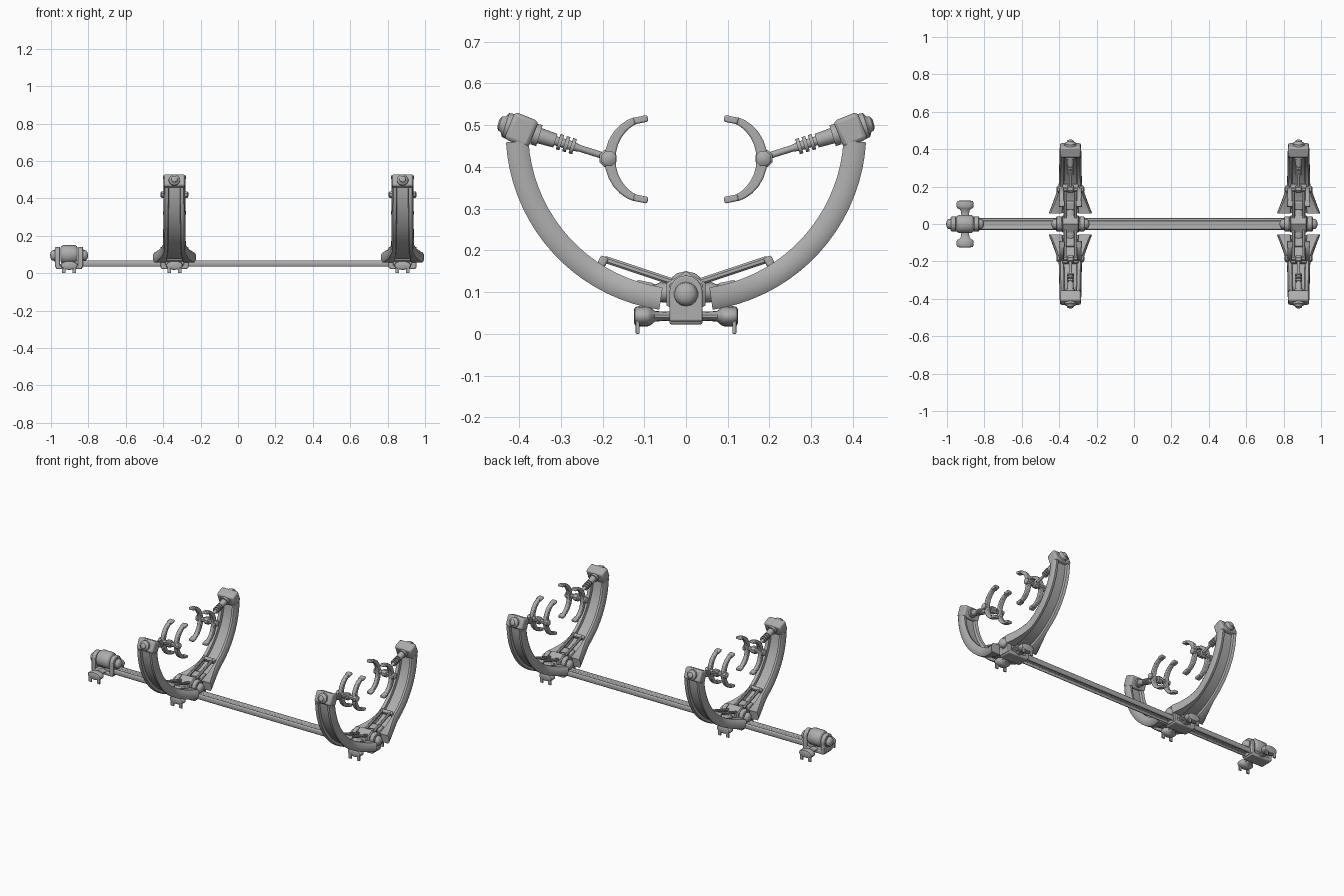
import bpy, bmesh, math
from mathutils import Vector, Matrix

if "Cube" in bpy.data.objects:
    bpy.data.objects.remove(bpy.data.objects["Cube"], do_unlink=True)

metal = bpy.data.materials.new("grey metal")
metal.use_nodes = True
metal.diffuse_color = (0.42, 0.42, 0.42, 1)
metal.node_tree.nodes["Principled BSDF"].inputs["Base Color"].default_value = metal.diffuse_color


def finish(name, bm, x, mirror="", bevel=0):
    """Turn a bmesh into a shaded object at x, mirrored over the named axes."""
    bmesh.ops.recalc_face_normals(bm, faces=bm.faces)
    mesh = bpy.data.meshes.new(name)
    bm.to_mesh(mesh)
    bm.free()
    mesh.materials.append(metal)
    ob = bpy.data.objects.new(name, mesh)
    ob.location.x = x
    bpy.context.collection.objects.link(ob)
    bpy.ops.object.select_all(action="DESELECT")
    bpy.context.view_layer.objects.active = ob
    ob.select_set(True)
    bpy.ops.object.shade_smooth_by_angle(angle=math.radians(40))
    if bevel:
        mod = ob.modifiers.new("soft edges", "BEVEL")
        mod.width, mod.segments = bevel, 2
    if mirror:
        mod = ob.modifiers.new("mirror", "MIRROR")
        mod.use_axis = ("x" in mirror, "y" in mirror, False)
        mod.use_mirror_merge = False
    return ob


def loft(bm, rings):
    """Skin closed rings of points and cap both ends."""
    rows = [[bm.verts.new(p) for p in ring] for ring in rings]
    n = len(rows[0])
    for a, b in zip(rows, rows[1:]):
        for i in range(n):
            bm.faces.new((a[i], a[(i + 1) % n], b[(i + 1) % n], b[i]))
    bm.faces.new(rows[0])
    bm.faces.new(rows[-1])


def turned(name, start, direction, profile, x, mirror="", sides=14, flat=1):
    """Lathe a (distance, radius) profile along a direction."""
    rot = Vector(direction).to_track_quat("Z", "Y").to_matrix()
    bm = bmesh.new()
    rings = []
    for d, r in profile:
        ring = []
        for i in range(sides):
            a = math.tau * (i + 0.5) / sides
            p = Vector(start) + rot @ Vector((r * math.cos(a), r * math.sin(a), d))
            p.z = start[2] + (p.z - start[2]) * flat
            ring.append(p)
        rings.append(ring)
    loft(bm, rings)
    return finish(name, bm, x, mirror)


def box(name, centre, size, x, mirror="", tilt=0, bevel=0.006):
    bm = bmesh.new()
    m = Matrix.Translation(centre) @ Matrix.Rotation(tilt, 4, "X") @ Matrix.Diagonal((*size, 1))
    bmesh.ops.create_cube(bm, size=1, matrix=m)
    return finish(name, bm, x, mirror, bevel)


def slab(name, outline, x0, x1, x, mirror=""):
    """Extrude a (y, z) outline from x0 to x1."""
    bm = bmesh.new()
    loft(bm, [[(px, y, z) for y, z in outline] for px in (x0, x1)])
    return finish(name, bm, x, mirror, 0.004)


def bracket(x):
    """Rail bracket: two arched ears, cross pin, underside block and wing screws."""
    arch = [(-0.04, 0.03), (0.04, 0.03)]
    arch += [(0.04 * math.cos(a), 0.1 + 0.04 * math.sin(a))
             for a in (math.pi * i / 8 for i in range(9))]
    slab("bracket_ear", arch, 0.048, 0.075, x, "x")
    turned("pin_head", (0.07, 0, 0.095), (1, 0, 0),
           [(0, 0.035), (0.008, 0.035), (0.008, 0.029), (0.02, 0.027), (0.028, 0.018), (0.031, 0.006)],
           x, "x")
    box("bracket_base", (0, 0, 0.034), (0.14, 0.08, 0.024), x)
    turned("wing_screw", (0, 0.03, 0.042), (0, 1, 0),
           [(0, 0.024), (0.022, 0.021), (0.045, 0.025), (0.055, 0.042),
            (0.062, 0.047), (0.084, 0.047), (0.092, 0.042), (0.095, 0.03)], x, "y", flat=0.52)
    box("screw_peg", (0.028, 0.116, 0.016), (0.02, 0.009, 0.032), x, "xy", bevel=0.002)


ARC_Z, ARC_R = 0.485, 0.405


def arm(x):
    """Curved channel arm: rounded side rails, recessed web, flared foot."""
    bm = bmesh.new()
    rings = []
    steps = 18
    for i in range(steps + 1):
        a = math.radians(8.5 + 78 * i / steps)
        flare = max(0, 1 - i / 5.5) ** 1.3
        w = 0.063 + 0.052 * flare - 0.006 * i / steps
        rail = 0.028 + 0.045 * flare
        h = 0.027
        half = [(w - rail, 0.008), (w - rail + 0.003, h * 0.85), (w - rail + 0.009, h), (w - 0.008, h),
                (w - 0.001, h * 0.6), (w, 0)]
        right = half + [(u, -n) for u, n in half[-2::-1]]
        section = right + [(-u, n) for u, n in reversed(right)]
        rings.append([(u, (ARC_R - n) * math.sin(a), ARC_Z - (ARC_R - n) * math.cos(a))
                      for u, n in section])
    loft(bm, rings)
    finish("cradle_arm", bm, x, "y")


def clamp(x):
    """Adjustable rod with its head, cross pivot and paired curved jaws."""
    inward = Vector((0, -0.21, -0.066)).normalized()
    tilt = math.atan2(0.066, 0.21)
    head = Vector((0, 0.394, 0.488))
    box("arm_head", head, (0.112, 0.062, 0.07), x, "y", tilt + 0.08, 0.01)
    turned("head_knob", head, -inward,
           [(0.025, 0.032), (0.04, 0.03), (0.046, 0.02), (0.054, 0.017), (0.058, 0.008)], x, "y")
    rod = [(0.03, 0.026), (0.045, 0.026), (0.045, 0.019), (0.085, 0.017), (0.085, 0.011)]
    for d in (0.092, 0.108, 0.124):
        rod += [(d, 0.011), (d, 0.019), (d + 0.009, 0.019), (d + 0.009, 0.011)]
    rod += [(0.145, 0.008), (0.205, 0.008), (0.215, 0.006)]
    turned("adjuster_rod", head, inward, rod, x, "y")
    turned("jaw_pivot", (-0.075, 0.185, 0.42), (1, 0, 0),
           [(0, 0.01), (0.006, 0.019), (0.024, 0.019), (0.026, 0.014), (0.124, 0.014),
            (0.126, 0.019), (0.144, 0.019), (0.15, 0.01)], x, "y", sides=8)
    turned("pivot_socket", (-0.018, 0.187, 0.42), (1, 0, 0),
           [(0, 0.016), (0.005, 0.022), (0.031, 0.022), (0.036, 0.016)], x, "y", sides=8)
    # Jaws taper from the pivot towards the tips
    outer, inner = [], []
    for i in range(13):
        a = math.radians(-72 + 12 * i)
        t = 0.006 + 0.007 * math.cos(a)
        for side, k in ((outer, 1), (inner, -1)):
            side.append((0.09 + (0.092 + k * t) * math.cos(a), 0.418 + (0.099 + k * t) * math.sin(a)))
    slab("curved_jaw", outer + inner[::-1], 0.034, 0.058, x, "xy")
    for z, s in ((0.513, -1), (0.323, 1)):
        box("jaw_pad", (0.046, 0.108, z), (0.032, 0.034, 0.016), x, "xy", s * 0.2, 0.004)


def cradle(x):
    bracket(x)
    arm(x)
    clamp(x)
    # Hub and links joining both arms
    turned("hub_barrel", (-0.046, 0, 0.095), (1, 0, 0),
           [(0, 0.046), (0.006, 0.054), (0.086, 0.054), (0.092, 0.046)], x, sides=6)
    turned("arm_link", (0, 0.03, 0.097), (0, 1, 0.12),
           [(0, 0.03), (0.035, 0.03), (0.045, 0.022), (0.075, 0.02)], x, "y", flat=0.8)
    box("link_collar", (0, 0.1, 0.108), (0.075, 0.045, 0.035), x, "y", 0.2)
    # Braces stiffening the foot of each arm
    turned("brace", (0.028, 0.035, 0.125), (0, 0.165, 0.055),
           [(0, 0.009), (0.165, 0.009), (0.175, 0.005)], x, "xy", sides=8)
    box("brace_bar", (0, 0.2, 0.172), (0.085, 0.02, 0.028), x, "y", 0.45, 0.005)


# Grooved rail
half = [(0.016, 0.058), (0.018, 0.068), (0.028, 0.068), (0.031, 0.062),
        (0.031, 0.042), (0.028, 0.036), (0.018, 0.036), (0.016, 0.046)]
slab("rail", half + [(-y, z) for y, z in reversed(half)], -0.9, 0.93, 0)

for unit_x in (-0.34, 0.88):
    cradle(unit_x)

# End clamp with a large roller
END = -0.903
bracket(END)
turned("end_roller", (-0.046, 0, 0.1), (1, 0, 0),
       [(0, 0.036), (0.005, 0.045), (0.014, 0.05), (0.078, 0.05), (0.087, 0.045), (0.092, 0.036)],
       END, sides=14)
